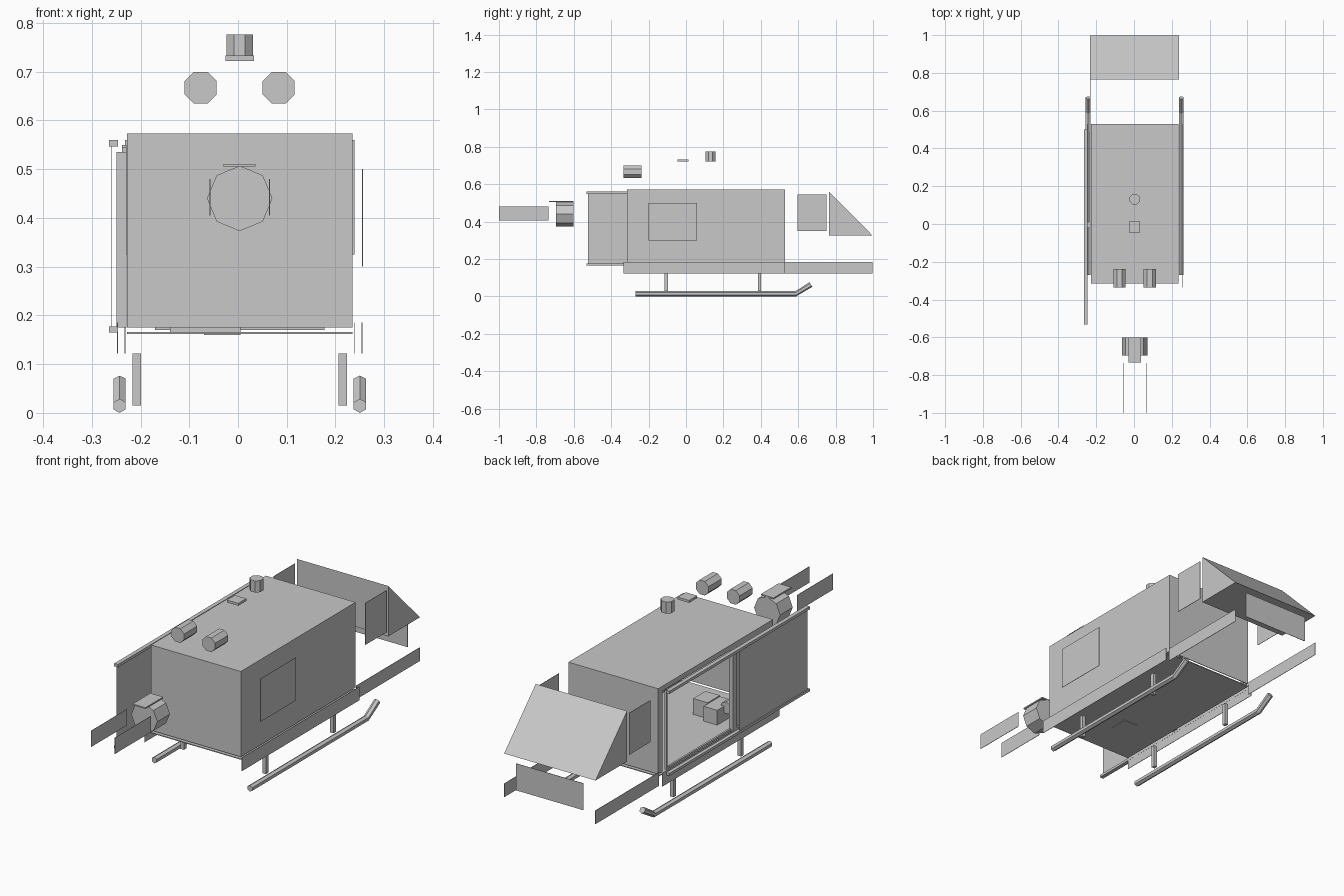
import bpy, bmesh, math
from mathutils import Vector

if "Cube" in bpy.data.objects:
    bpy.data.objects.remove(bpy.data.objects["Cube"])

grey = bpy.data.materials.new("plain_grey")
grey.diffuse_color = (0.58, 0.58, 0.58, 1)
grey.use_nodes = True
grey.node_tree.nodes["Principled BSDF"].inputs["Base Color"].default_value = grey.diffuse_color
CX = 0.0035  # centre plane of the mirrored parts


def finish(name, bm):
    bmesh.ops.recalc_face_normals(bm, faces=bm.faces[:])
    me = bpy.data.meshes.new(name)
    bm.to_mesh(me)
    bm.free()
    me.materials.append(grey)
    ob = bpy.data.objects.new(name, me)
    bpy.context.collection.objects.link(ob)
    return ob


def box(name, x, y, z):
    bm = bmesh.new()
    bmesh.ops.create_cube(bm, size=1)
    for v in bm.verts:
        v.co = [r[0] + (c + 0.5) * (r[1] - r[0]) for c, r in zip(v.co, (x, y, z))]
    return finish(name, bm)


def sheet(name, x, y, z):
    """Thin upright panel facing sideways."""
    return box(name, (x - 0.001, x + 0.001), y, z)


def tube(name, path, radius, sides, turn=0.0):
    """Sweep a regular polygon along a path, with flat caps."""
    pts = [Vector(p) for p in path]
    bm = bmesh.new()
    rings = []
    for i, p in enumerate(pts):
        d = (pts[min(i + 1, len(pts) - 1)] - pts[max(i - 1, 0)]).normalized()
        a = Vector((1, 0, 0))
        b = d.cross(a)
        angles = [turn + 2 * math.pi * k / sides for k in range(sides)]
        rings.append([bm.verts.new(p + radius * (a * math.cos(t) + b * math.sin(t)))
                      for t in angles])
    for r, s in zip(rings, rings[1:]):
        for k in range(sides):
            n = (k + 1) % sides
            bm.faces.new((r[k], r[n], s[n], s[k]))
    bm.faces.new(rings[0])
    bm.faces.new(rings[-1])
    return finish(name, bm)


# Cabin shell, open at the left doorway
X0, X1, Y0, Y1, Z0, Z1, T = -0.228, 0.235, -0.315, 0.53, 0.175, 0.573, 0.003
box("cabin_roof", (X0, X1), (Y0, Y1), (Z1 - T, Z1))
box("cabin_right_wall", (X1 - T, X1), (Y0, Y1), (Z0, Z1))
box("cabin_tail_wall", (X0, X1), (Y0, Y0 + T), (Z0, Z1))
box("cabin_nose_wall", (X0, X1), (Y1 - T, Y1), (Z0, Z1))
box("cabin_left_wall", (X0, X0 + T), (Y0, 0.0), (Z0, Z1))
box("doorway_header", (X0, X0 + T), (0.0, Y1), (0.55, Z1))
box("doorway_edge", (X0, X0 + T), (0.50, Y1), (Z0, Z1))
box("cabin_floor", (X0, X1), (Y0, Y1), (0.162, 0.166))

# Sliding door, its rails and the doorway frame
sheet("sliding_door", -0.259, (-0.525, -0.02), (0.175, 0.55))
for name, z in (("upper_rail", (0.547, 0.56)), ("lower_rail", (0.165, 0.177))):
    box(name, (-0.265, -0.246), (-0.533, 0.50), z)
box("door_pillar", (-0.249, -0.229), (-0.02, 0.01), (0.175, 0.535))
box("door_front_post", (-0.238, -0.229), (0.475, 0.485), (0.18, 0.55))
for name, z in (("frame_top", (0.535, 0.545)), ("frame_bottom", (0.18, 0.19))):
    box(name, (-0.238, -0.229), (0.01, 0.48), z)

# Equipment on the cabin floor
box("cabin_seat", (-0.14, -0.07), (-0.15, -0.03), (0.165, 0.235))
box("cabin_crate", (-0.07, 0.005), (-0.15, -0.06), (0.16, 0.24))
tube("cabin_drum", [(-0.15, -0.13, 0.23), (-0.15, -0.08, 0.23)], 0.028, 8)

# Right cabin window
sheet("side_window", 0.255, (-0.2, 0.06), (0.30, 0.50))

# Wedge windscreen
bm = bmesh.new()
profile = ((0.765, 0.56), (0.998, 0.325), (0.765, 0.325))
ends = [[bm.verts.new((x, y, z)) for y, z in profile] for x in (-0.232, 0.239)]
for f in ends:
    bm.faces.new(f)
for k in range(3):
    n = (k + 1) % 3
    bm.faces.new((ends[0][k], ends[0][n], ends[1][n], ends[1][k]))
finish("windscreen", bm)
box("nose_plate", (-0.17, 0.177), (0.996, 0.998), (0.17, 0.295))

# Parts repeated on both sides
for side, s in (("left", -1), ("right", 1)):
    def at(d):
        return CX + s * d
    sheet(side + "_cockpit_window", at(0.235), (0.595, 0.75), (0.35, 0.545))
    sheet(side + "_sill", at(0.251), (-0.335, 0.53), (0.122, 0.185))
    sheet(side + "_nose_sill_rear", at(0.235), (0.53, 0.76), (0.122, 0.185))
    sheet(side + "_nose_sill_front", at(0.235), (0.76, 0.998), (0.122, 0.185))
    sheet(side + "_tail_panel", at(0.061), (-1.0, -0.735), (0.405, 0.48))
    # Landing skid and its struts
    x = at(0.2465)
    tube(side + "_skid", [(x, -0.27, 0.0145), (x, 0.587, 0.0145), (x, 0.668, 0.064)],
         0.0145, 6, math.pi / 6)
    for end, y in (("rear", -0.105), ("front", 0.393)):
        xs = sorted((at(0.203), at(0.22)))
        box(side + "_" + end + "_strut", xs, (y - 0.009, y + 0.009), (0.015, 0.122))
    # Exhaust
    x = at(0.08)
    tube(side + "_exhaust", [(x, -0.335, 0.667), (x, -0.238, 0.667)], 0.0355, 8, math.pi / 8)

# Tail ring, tail plate, rotor mast and roof plate
tube("tail_ring", [(CX, -0.695, 0.44), (CX, -0.602, 0.44)], 0.067, 8)
box("tail_plate", (-0.03, 0.036), (-0.733, -0.602), (0.505, 0.511))
tube("rotor_mast", [(CX, 0.131, 0.722), (CX, 0.131, 0.776)], 0.0295, 8, math.pi / 8)
box("roof_plate", (-0.026, 0.033), (-0.045, 0.014), (0.722, 0.733))
